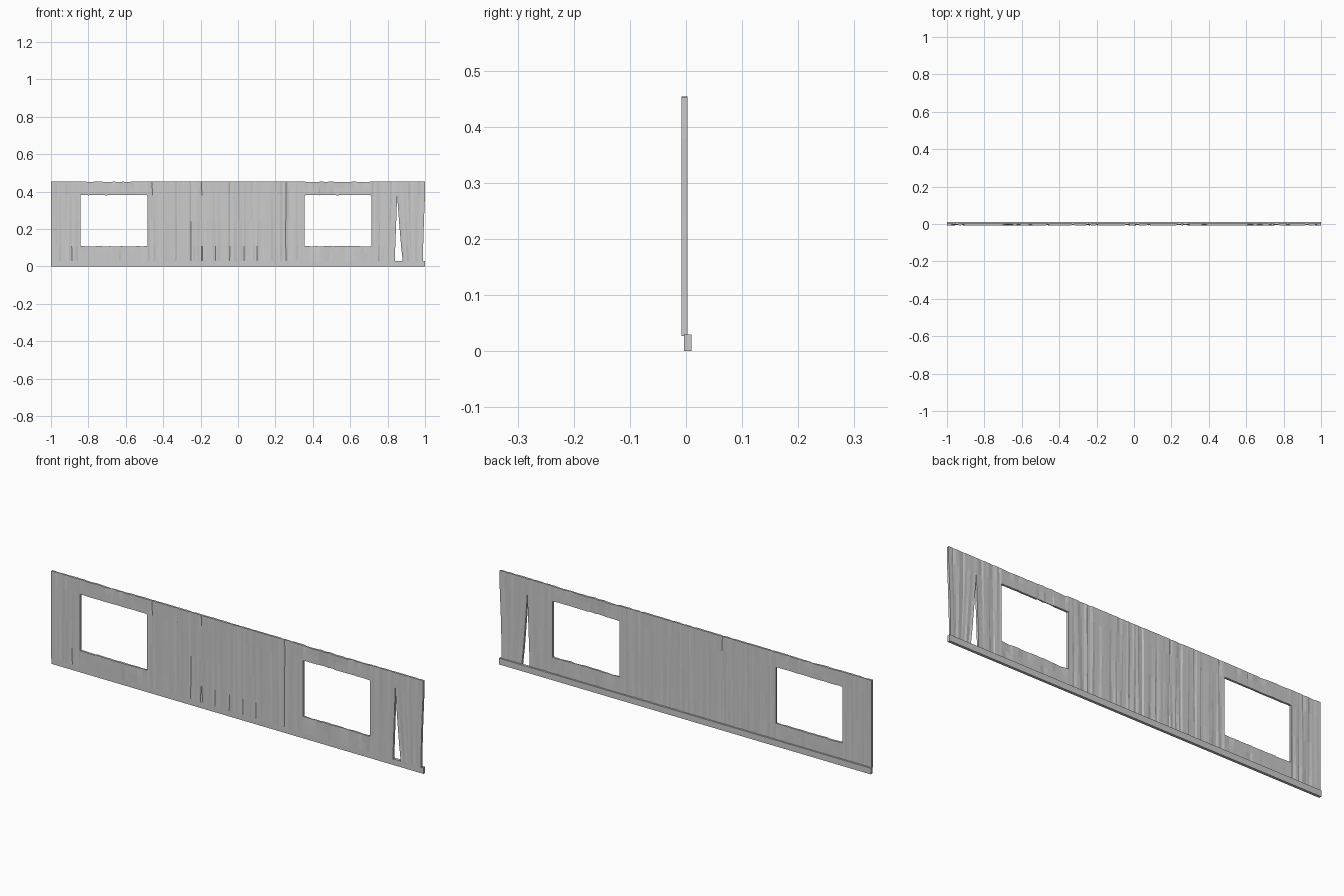
import bpy, bmesh, random

if "Cube" in bpy.data.objects:
    bpy.data.objects.remove(bpy.data.objects["Cube"])

random.seed(7)
Z0, Z1 = 0.027, 0.453          # wall bottom and top
FRONT, BACK = -0.008, 0.003    # wall faces
WIN_Z0, WIN_Z1 = 0.108, 0.38


def finish(bm, name):
    bmesh.ops.recalc_face_normals(bm, faces=bm.faces)
    me = bpy.data.meshes.new(name)
    bm.to_mesh(me)
    bm.free()
    ob = bpy.data.objects.new(name, me)
    bpy.context.collection.objects.link(ob)
    return ob


def panel(name, left, right, zs, pitch=0.011, chance=0.75, rag_bottom=0.0, rag_top=0.0):
    """Closed split-wood sheet; left/right give the edge x for each height in zs."""
    rows = len(zs)
    n = max(4, round((right[0] - left[0]) / pitch))
    ts = [0] + sorted((i + random.uniform(-0.4, 0.4)) / n for i in range(1, n)) + [1]
    bm = bmesh.new()
    cols = []
    for t in ts:
        inner = 0 < t < 1
        groove = [random.choice((0, 0.0035)) if inner and random.random() < chance else 0
                  for _ in range(2)]
        front, back = [], []
        for r, z in enumerate(zs):
            k = r / (rows - 1)
            x = left[r] + (right[r] - left[r]) * t
            if inner:
                x += random.uniform(-0.15, 0.15) * pitch
                if r == 0:
                    z += random.uniform(0, rag_bottom)
                if r == rows - 1:
                    z += random.uniform(-rag_top, 0.001)
            depth = groove[0] * (1 - k) + groove[1] * k
            bulge = random.uniform(0, 0.001) if inner else 0
            front.append(bm.verts.new((x, FRONT + depth + bulge, z)))
            back.append(bm.verts.new((x, BACK - depth * 0.7 - bulge, z)))
        cols.append(front + back[::-1])
    m = 2 * rows
    for a, b in zip(cols, cols[1:]):
        for i in range(m):
            j = (i + 1) % m
            bm.faces.new((a[i], b[i], b[j], a[j]))
    # end edges
    for c in (cols[0], cols[-1]):
        for r in range(rows - 1):
            bm.faces.new((c[r], c[r + 1], c[m - 2 - r], c[m - 1 - r]))
    return finish(bm, name)


def straight(x, n):
    return [x] * n


# full-height boarded stretches
full = [Z0, WIN_Z0, 0.24, WIN_Z1, Z1]
n = len(full)
panel("left_boards", straight(-1, n), straight(-0.843, n), full, rag_bottom=0.003)
panel("middle_boards", straight(-0.485, n), straight(0.356, n), full, rag_bottom=0.003)

# right boards, parted by a tapering split
split_l = [0.838, 0.841, 0.846, 0.851, 0.851]
split_r = [0.881, 0.872, 0.861, 0.851, 0.851]
panel("right_boards", straight(0.715, n), split_l, full, rag_bottom=0.003)
panel("end_boards", split_r, [0.99, 0.99, 0.994, 1, 1], full, rag_bottom=0.003)

# smoother pieces above and below each window
for side, a, b in (("left", -0.843, -0.485), ("right", 0.356, 0.715)):
    for part, zs, rb, rt in (("header", [WIN_Z1, 0.42, Z1], 0.002, 0.003),
                             ("sill", [Z0, 0.07, WIN_Z0], 0.002, 0.002)):
        panel(f"{side}_window_{part}", straight(a, 3), straight(b, 3), zs,
              pitch=0.022, chance=0.25, rag_bottom=rb, rag_top=rt)

# bottom rail
bm = bmesh.new()
bmesh.ops.create_cube(bm, size=1)
for v in bm.verts:
    v.co.x *= 2
    v.co.y = v.co.y * 0.013 + 0.003
    v.co.z = (v.co.z + 0.5) * 0.03
finish(bm, "bottom_rail")
